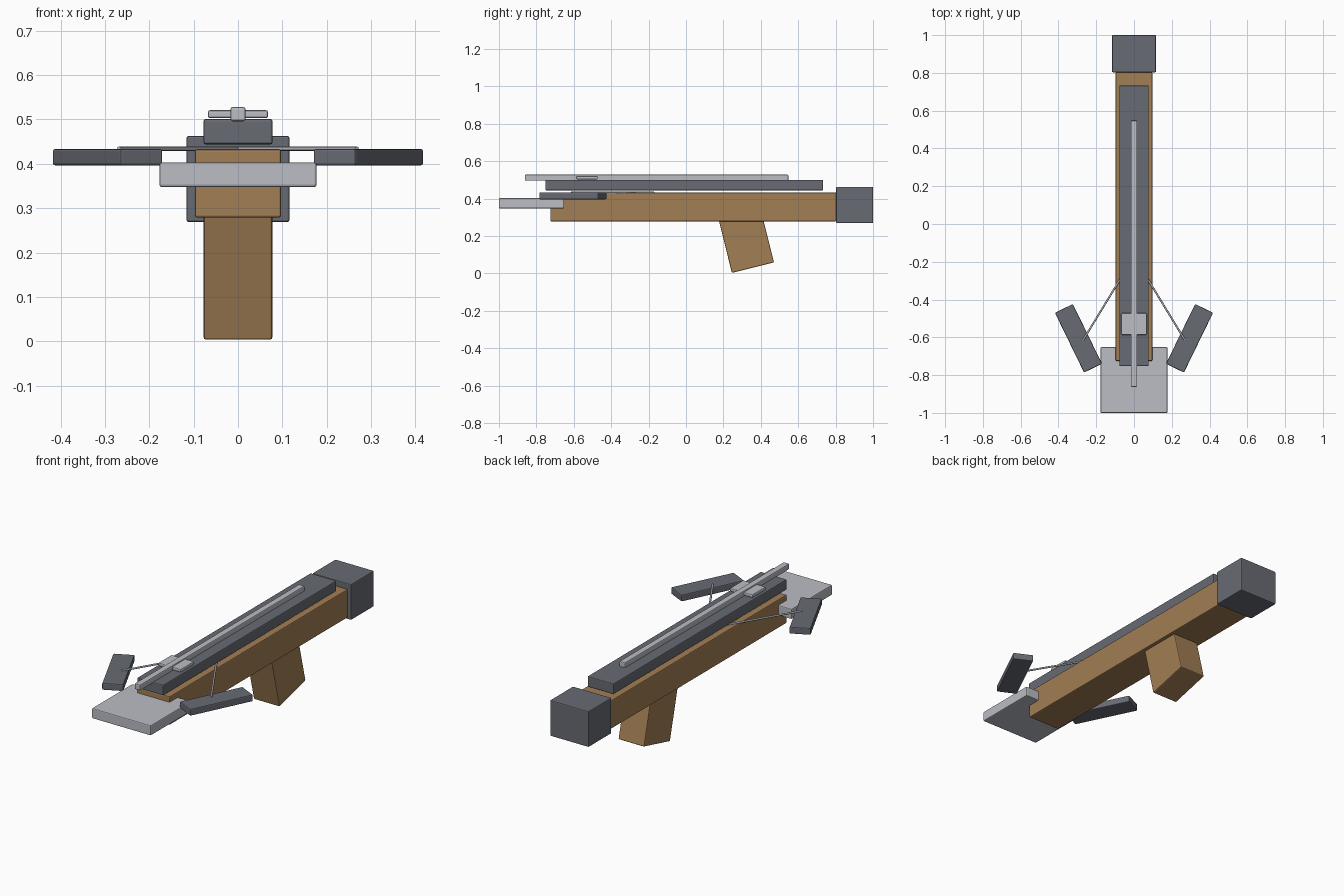
import bpy
from math import radians, sin, cos
from mathutils import Vector

if "Cube" in bpy.data.objects:
    bpy.data.objects.remove(bpy.data.objects["Cube"])


def material(name, rgb):
    m = bpy.data.materials.new(name)
    m.diffuse_color = (*rgb, 1)
    m.use_nodes = True
    m.node_tree.nodes["Principled BSDF"].inputs["Base Color"].default_value = m.diffuse_color
    return m


WOOD = material("wood", (0.36, 0.21, 0.09))
DARK = material("dark_metal", (0.14, 0.147, 0.175))
LIGHT = material("light_metal", (0.5, 0.51, 0.56))


def box(name, center, size, mat, rot=(0, 0, 0), bevel=0.005):
    bpy.ops.mesh.primitive_cube_add(size=1, location=center)
    ob = bpy.context.object
    ob.name = name
    ob.scale = size
    bpy.ops.object.transform_apply(location=False, rotation=False, scale=True)
    ob.rotation_euler = rot
    ob.data.materials.append(mat)
    mod = ob.modifiers.new("edge_bevel", "BEVEL")
    mod.width = bevel
    mod.segments = 2
    return ob


def span(name, x, y, z, mat, bevel=0.005):
    # Box centred on x from half width and y, z ranges
    return box(name, (0, sum(y) / 2, sum(z) / 2),
               (2 * x, y[1] - y[0], z[1] - z[0]), mat, bevel=bevel)


def rod(name, a, b, radius, mat):
    a, b = Vector(a), Vector(b)
    bpy.ops.mesh.primitive_cylinder_add(vertices=8, radius=radius,
                                        depth=(b - a).length, location=(a + b) / 2)
    ob = bpy.context.object
    ob.name = name
    ob.rotation_euler = (b - a).to_track_quat('Z', 'Y').to_euler()
    ob.data.materials.append(mat)
    bpy.ops.object.shade_smooth_by_angle(angle=radians(50))
    return ob


# Wooden stock, butt block, rail and front plate
span("stock", 0.097, (-0.725, 0.803), (0.279, 0.433), WOOD)
span("butt_block", 0.116, (0.803, 1.0), (0.269, 0.463), DARK)
span("rail", 0.078, (-0.752, 0.733), (0.444, 0.501), DARK)
span("front_plate", 0.177, (-1.0, -0.652), (0.348, 0.403), LIGHT)

# Bolt lying on the rail with its cross plate
span("bolt", 0.017, (-0.862, 0.547), (0.496, 0.528), LIGHT)
span("cross_plate", 0.068, (-0.587, -0.472), (0.503, 0.521), LIGHT)

# Slanted grip, running up into the stock
tilt, height = radians(14), 0.32
box("grip", (0, 0.358 - sin(tilt) * height / 2, 0.031 + cos(tilt) * height / 2),
    (0.155, 0.232, height), WOOD, rot=(tilt, 0, 0))

# Bow limbs and drawn string halves on both sides
for side, s in (("left", -1), ("right", 1)):
    box(f"{side}_limb", (s * 0.294, -0.605, 0.415), (0.106, 0.352, 0.037), DARK,
        rot=(0, 0, -s * radians(26)))
    rod(f"{side}_string", (s * 0.268, -0.612, 0.434), (0, -0.172, 0.434), 0.005, LIGHT)
